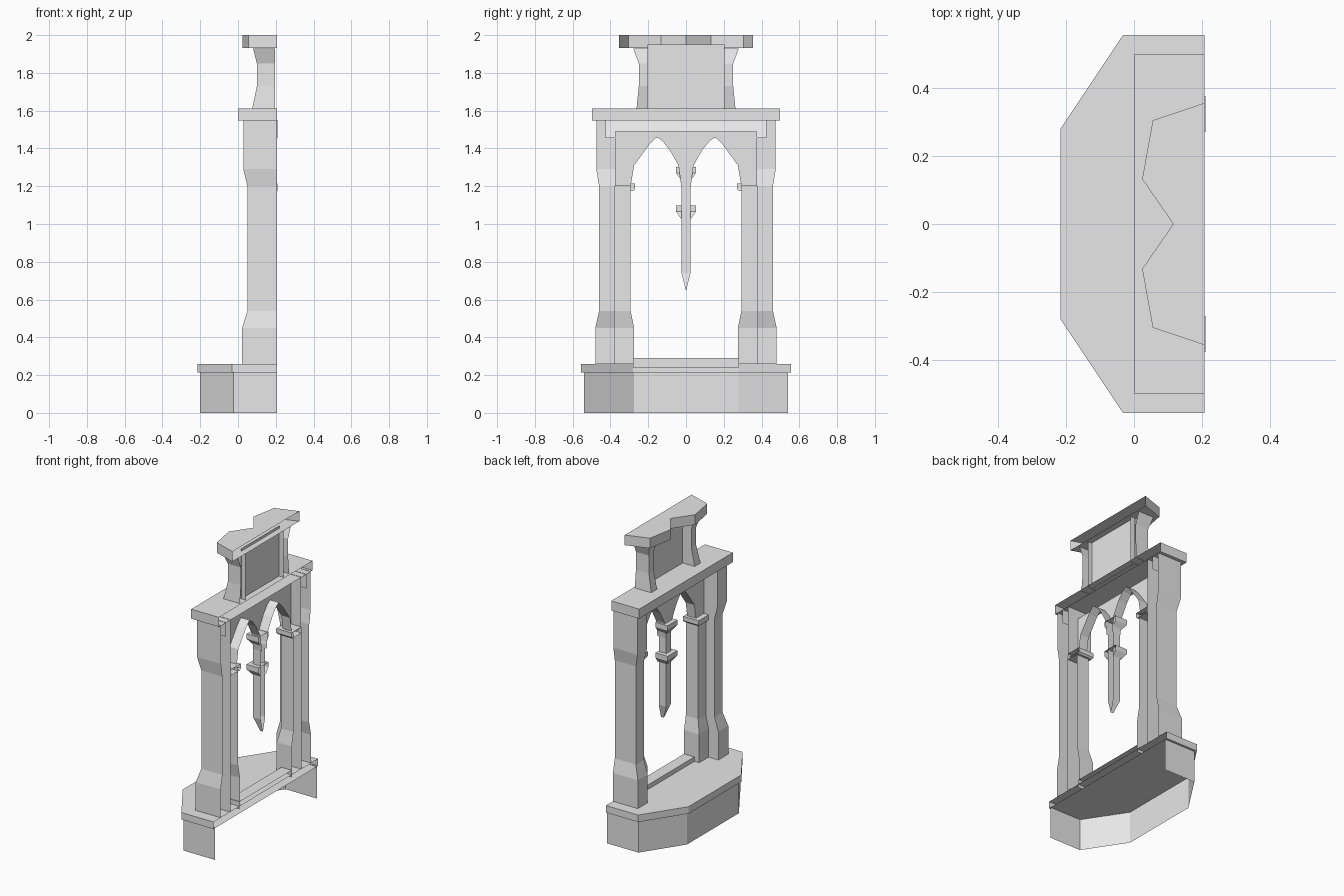
import bpy, bmesh

if "Cube" in bpy.data.objects:
    bpy.data.objects.remove(bpy.data.objects["Cube"])

BACK = 0.207  # open rear plane of the half-relief

stone = bpy.data.materials.new("grey_stone")
stone.diffuse_color = (0.8, 0.8, 0.8, 1)
stone.use_nodes = True
stone.node_tree.nodes["Principled BSDF"].inputs["Base Color"].default_value = stone.diffuse_color


def finish(name, bm):
    bmesh.ops.recalc_face_normals(bm, faces=bm.faces[:])
    me = bpy.data.meshes.new(name)
    bm.to_mesh(me)
    bm.free()
    me.materials.append(stone)
    ob = bpy.data.objects.new(name, me)
    bpy.context.collection.objects.link(ob)
    return ob


def loft(name, sections, back=BACK, top=False, bottom=False):
    """Three-sided column, open at the back; sections are (z, front x, y0, y1)."""
    bm = bmesh.new()
    rings = [[bm.verts.new(p) for p in ((back, a, z), (x, a, z), (x, b, z), (back, b, z))]
             for z, x, a, b in sections]
    for lo, hi in zip(rings, rings[1:]):
        for i in range(3):
            bm.faces.new((lo[i], lo[i + 1], hi[i + 1], hi[i]))
    if bottom:
        bm.faces.new(rings[0])
    if top:
        bm.faces.new(rings[-1])
    return finish(name, bm)


def slab(name, half, z0, z1, caps=True):
    """Mirrored plan outline from the back edge to the centre, open at the back."""
    plan = half + [(x, -y) for x, y in reversed(half) if y != 0]
    bm = bmesh.new()
    lo = [bm.verts.new((x, y, z0)) for x, y in plan]
    hi = [bm.verts.new((x, y, z1)) for x, y in plan]
    for i in range(len(plan) - 1):
        bm.faces.new((lo[i], lo[i + 1], hi[i + 1], hi[i]))
    if caps:
        bm.faces.new(lo)
        bm.faces.new(hi)
    return finish(name, bm)


# balcony base: hollow wall and overhanging ledge
slab("base_wall", [(BACK, .54), (-.025, .54), (-.2, .275)], 0, .215, caps=False)
slab("base_ledge", [(BACK, .555), (-.032, .555), (-.215, .28)], .213, .26)
loft("window_sill", [(.24, .13, -.28, .28), (.29, .13, -.28, .28)], top=True)

for s, side in ((1, "left"), (-1, "right")):
    def mir(secs):
        return [(z, x, s * a, s * b) for z, x, a, b in secs]
    # outer pillar with flared foot and head
    loft("outer_pillar_" + side, mir([
        (.26, .022, .375, .48), (.45, .022, .375, .48), (.54, .05, .375, .46),
        (1.2, .05, .375, .46), (1.29, .028, .375, .475), (1.55, .028, .375, .475)]))
    # recessed inner jamb
    loft("inner_jamb_" + side, mir([
        (.26, .095, .275, .38), (.45, .095, .275, .38), (.54, .115, .293, .38),
        (1.2, .115, .293, .38)]))
    loft("jamb_capital_" + side, mir([
        (1.175, .10, .28, .375), (1.185, .095, .27, .375), (1.215, .095, .27, .375)]),
        back=.21, top=True, bottom=True)
    # waisted post of the upper storey
    loft("upper_post_" + side, mir([
        (1.61, .075, .2, .262), (1.73, .1, .2, .25), (1.85, .1, .2, .25),
        (1.93, .08, .2, .28)]), back=.197)

# pointed double arch, with soffits running back
half = [(.025, 1.2), (.04, 1.31), (.085, 1.39), (.125, 1.44), (.155, 1.46), (.195, 1.42),
        (.275, 1.31), (.293, 1.2), (.375, 1.2), (.375, 1.49)]
outline = half + [(-y, z) for y, z in reversed(half)]
bm = bmesh.new()
front = [bm.verts.new((.13, y, z)) for y, z in outline]
rear = [bm.verts.new((.195, y, z)) for y, z in outline]
bm.faces.new(front)
for i in range(len(half) - 2):
    for j in (i, len(outline) - 2 - i):
        bm.faces.new((front[j], front[j + 1], rear[j + 1], rear[j]))
finish("double_arch", bm)

# hanging central pendant with two collars
loft("pendant", [(.65, .165, -.001, .001), (.74, .13, -.024, .024), (1.22, .13, -.024, .024)],
     back=.185)
for n, z in (("lower", 1.03), ("upper", 1.235)):
    loft("pendant_collar_" + n, [(z, .125, -.028, .028), (z + .035, .1, -.052, .052),
                                 (z + .068, .1, -.052, .052)], back=.19, top=True)

# sloped moulding beneath the lintel, then the lintel
loft("lintel_moulding", [(1.455, .125, -.425, .425), (1.55, .06, -.425, .425)], back=.21)
slab("lintel", [(BACK, .497), (0, .497)], 1.548, 1.612)

# recessed upper panel and notched crown
bm = bmesh.new()
bm.faces.new([bm.verts.new((.165, y, z)) for y, z in
              ((-.205, 1.61), (.205, 1.61), (.205, 1.95), (-.205, 1.95))])
finish("upper_panel", bm)
slab("crown", [(BACK, .355), (.055, .304), (.024, .132), (.115, 0)], 1.932, 2.0)
